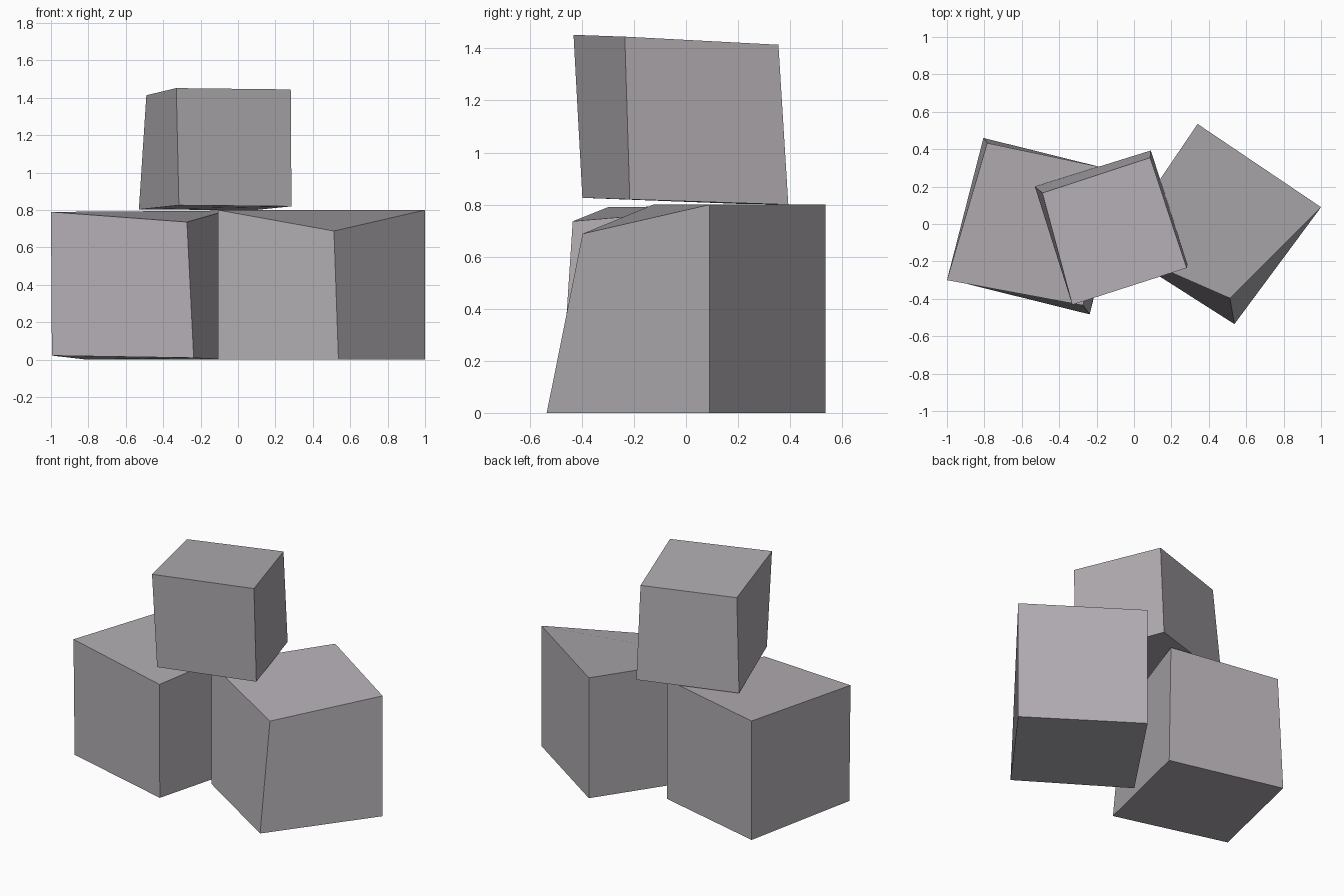
import bpy
import bmesh

# Muted warm-grey finish shared by the blocks
grey = bpy.data.materials.new("grey")
grey.diffuse_color = (0.44, 0.415, 0.445, 1)


def block(name, bottom, top):
    """Slightly skewed block; corners run front-left, front-right, back-right, back-left."""
    bm = bmesh.new()
    b = [bm.verts.new(p) for p in bottom]
    t = [bm.verts.new(p) for p in top]
    bm.faces.new(b[::-1])
    bm.faces.new(t)
    for i in range(4):
        j = (i + 1) % 4
        bm.faces.new((b[i], b[j], t[j], t[i]))
    mesh = bpy.data.meshes.new(name)
    bm.to_mesh(mesh)
    bm.free()
    mesh.materials.append(grey)
    obj = bpy.data.objects.new(name, mesh)
    bpy.context.collection.objects.link(obj)
    return obj


# Lower left block, tipped slightly forward
block("left_block",
      [(-0.995, -0.295, 0.022), (-0.237, -0.483, 0.01), (-0.052, 0.273, 0), (-0.805, 0.46, 0)],
      [(-1.0, -0.30, 0.79), (-0.273, -0.435, 0.736), (-0.06, 0.28, 0.797), (-0.785, 0.433, 0.775)])

# Lower right block, with one sunken front corner
block("right_block",
      [(-0.107, -0.125, 0), (0.537, -0.535, 0), (1.0, 0.09, 0), (0.34, 0.535, 0)],
      [(-0.107, -0.125, 0.80), (0.513, -0.397, 0.688), (1.0, 0.09, 0.80), (0.34, 0.535, 0.80)])

# Smaller block resting on both
block("top_block",
      [(-0.316, -0.398, 0.826), (0.286, -0.216, 0.82), (0.09, 0.393, 0.80), (-0.53, 0.20, 0.803)],
      [(-0.33, -0.432, 1.452), (0.282, -0.235, 1.445), (0.086, 0.355, 1.414), (-0.49, 0.166, 1.414)])
